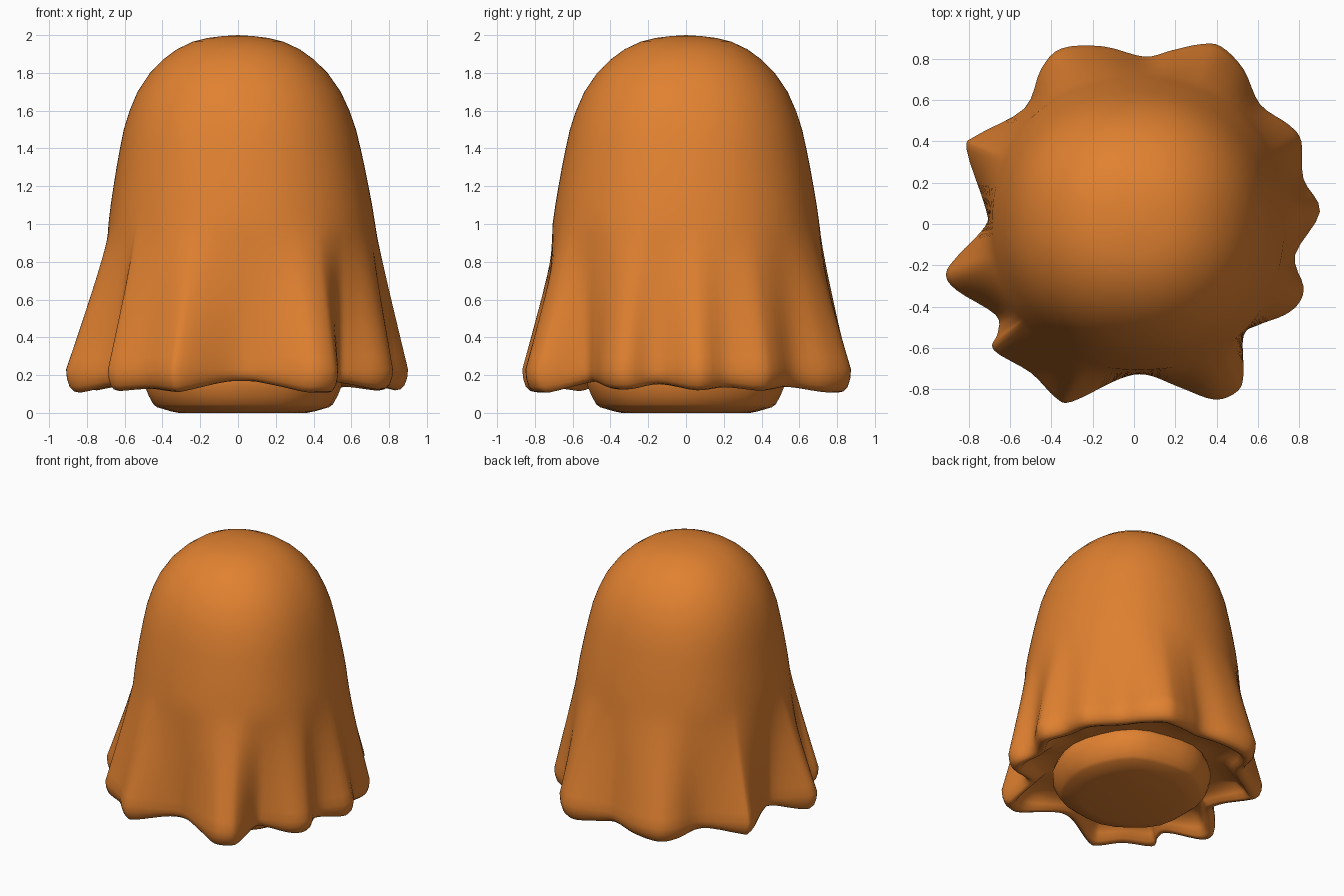
import bpy, bmesh, math
from mathutils import Vector

cube = bpy.data.objects.get("Cube")
if cube:
    bpy.data.objects.remove(cube, do_unlink=True)

orange = bpy.data.materials.new("orange cloth")
orange.use_nodes = True
orange.diffuse_color = (0.75, 0.22, 0.03, 1)
orange.node_tree.nodes["Principled BSDF"].inputs["Base Color"].default_value = orange.diffuse_color


def spline(points, steps):
    """Closed smooth curve through the given points."""
    result = []
    n = len(points)
    for i in range(n):
        a, b, c, d = (points[(i + k) % n] for k in (-1, 0, 1, 2))
        for s in range(steps):
            t = s / steps
            result.append(0.5 * (2 * b + (c - a) * t + (2 * a - 5 * b + 4 * c - d) * t**2
                                 + (3 * b - a - 3 * c + d) * t**3))
    return result


def loft(name, rings, top, bottom):
    """Skin a stack of closed rings and close both ends with a fan."""
    bm = bmesh.new()
    rows = [[bm.verts.new(p) for p in ring] for ring in rings]
    n = len(rows[0])
    for upper, lower in zip(rows, rows[1:]):
        for i in range(n):
            j = (i + 1) % n
            bm.faces.new((upper[i], lower[i], lower[j], upper[j]))
    for row, tip in ((rows[0], top), (rows[-1], bottom)):
        end = bm.verts.new(tip)
        for i in range(n):
            bm.faces.new((row[i], row[(i + 1) % n], end))
    bmesh.ops.recalc_face_normals(bm, faces=bm.faces)
    mesh = bpy.data.meshes.new(name)
    bm.to_mesh(mesh)
    bm.free()
    mesh.materials.append(orange)
    obj = bpy.data.objects.new(name, mesh)
    bpy.context.collection.objects.link(obj)
    bpy.ops.object.select_all(action='DESELECT')
    obj.select_set(True)
    bpy.context.view_layer.objects.active = obj
    bpy.ops.object.shade_smooth_by_angle(angle=math.radians(70))
    return obj


# Wavy hem outline, in hundredths, counterclockwise from the left side
hem_points = [(90, 6), (82, 22), (81, 40), (75, 48), (61, 58), (53, 75), (42, 86), (32, 87),
              (18, 84), (5, 81), (-15, 86), (-35, 85), (-45, 75), (-53, 56), (-76, 43),
              (-81, 36), (-72, 8), (-72, -1), (-85, -15), (-91, -24), (-86, -32), (-67, -44),
              (-66, -53), (-68, -61), (-50, -72), (-38, -84), (-30, -86), (-7, -75), (6, -73),
              (22, -79), (39, -85), (50, -81), (53, -73), (53, -54), (60, -49), (73, -44),
              (80, -38), (82, -30), (78, -15)]
hem = spline([Vector(p) / 100 for p in hem_points], 4)
angles = [math.atan2(p.y, p.x) for p in hem]


def body_point(angle, radius, z):
    """Slightly squared round section of the covered body."""
    c, s = math.cos(angle), math.sin(angle)
    r = radius * (abs(c)**2.2 + abs(s)**2.2) ** (-1 / 2.2)
    return Vector((r * c + 0.02 * min(1, 2 - z), r * s, z))


# Sheet: domed head
rings = []
for z, r in [(1.995, .08), (1.985, .16), (1.965, .24), (1.925, .325), (1.87, .40), (1.8, .47),
             (1.7, .538), (1.6, .582), (1.5, .615), (1.4, .637), (1.3, .657), (1.2, .675),
             (1.1, .692)]:
    rings.append([body_point(a, r, z) for a in angles])

# Sheet: folds growing down to the hem
steps = 12
for k in range(steps + 1):
    t = k / steps
    z = 1.0 - 0.77 * t
    rings.append([body_point(a, 0.706 + 0.014 * t, z).lerp(Vector((p.x, p.y, z)), t**1.15)
                  for a, p in zip(angles, hem)])

# Sheet: rounded lip, lower on the outward folds, and tucked underside
for scale, mix in [(.995, .4), (.98, .75), (.955, .95), (.925, 1), (.895, .9), (.86, .5),
                   (.80, .0), (.6, .0)]:
    ring = []
    for p in hem:
        low = 0.168 - 0.06 * max(0, min(1, (p.length - 0.74) / 0.2))
        ring.append((p.x * scale, p.y * scale, 0.23 + (low - 0.23) * mix))
    rings.append(ring)
loft("sheet", rings, (0, 0, 2), (0, 0, 0.24))

# Rounded base under the sheet
sides = 28
base = []
for z, r in [(.27, .50), (.2, .525), (.14, .52), (.09, .50), (.045, .475), (.03, .455), (.008, .38), (0, .34)]:
    base.append([body_point(math.tau * i / sides, r * (1 + 0.015 * math.cos(math.pi * i / 2)), z)
                 for i in range(sides)])
loft("base", base, (0, 0, 0.27), (0, 0, 0))
